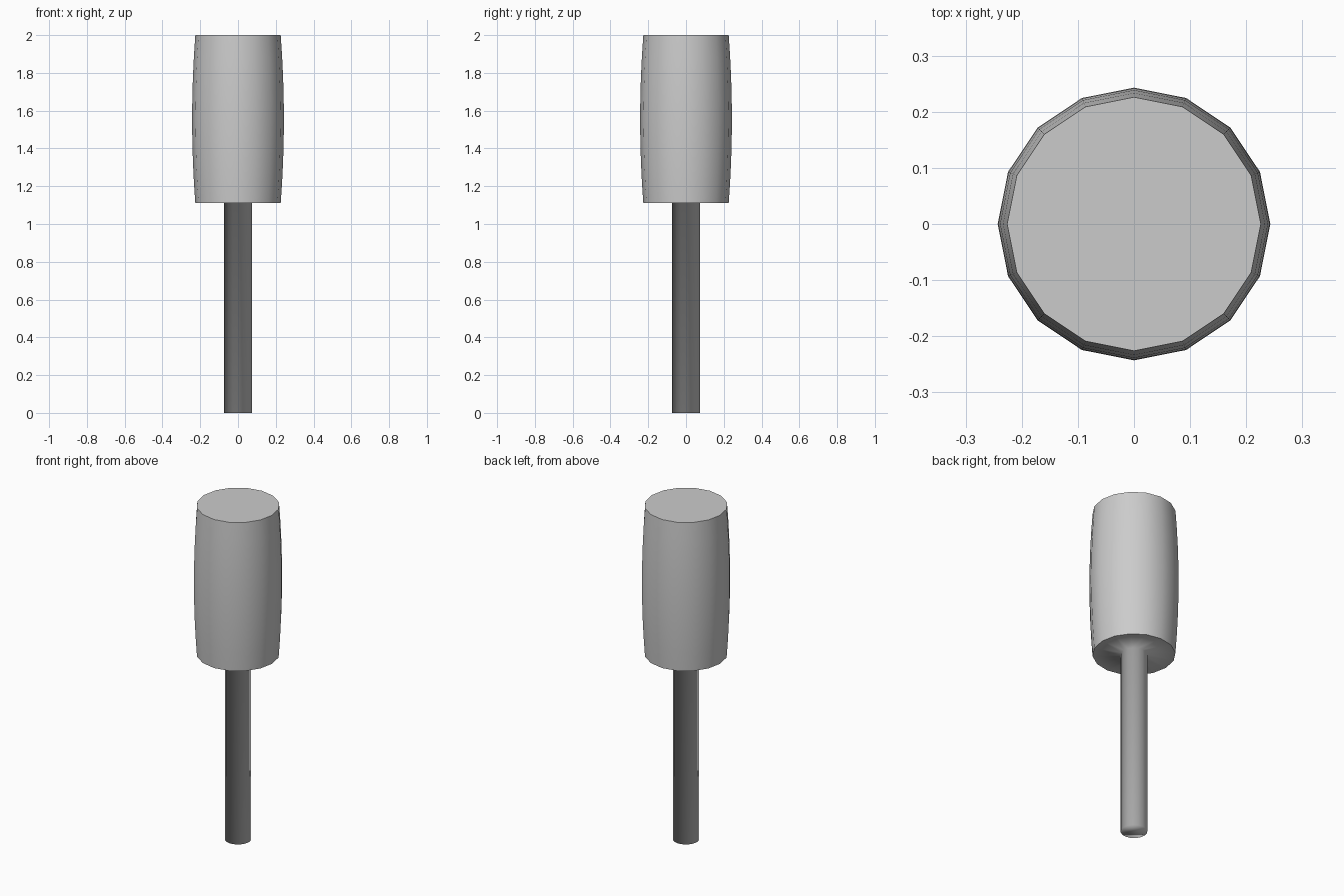
import bpy, bmesh, math

if "Cube" in bpy.data.objects:
    bpy.data.objects.remove(bpy.data.objects["Cube"])

SIDES = 16
RIM, BELLY = 0.226, 0.243
HANDLE = 0.073
LOW, TOP = 1.11, 2.0
STEPS = 8

# Profile (radius, height): handle, underside of head, barrel-shaped head
profile = [(HANDLE, 0.0), (HANDLE, LOW)]
for i in range(STEPS + 1):
    t = i / STEPS
    radius = RIM + (BELLY - RIM) * (1 - (2 * t - 1) ** 2)
    profile.append((radius, LOW + (TOP - LOW) * t))

bm = bmesh.new()
rings = []
for r, z in profile:
    rings.append([bm.verts.new((r * math.cos(2 * math.pi * k / SIDES),
                                r * math.sin(2 * math.pi * k / SIDES), z))
                  for k in range(SIDES)])

# Walls between neighbouring rings
for a, b in zip(rings, rings[1:]):
    for k in range(SIDES):
        n = (k + 1) % SIDES
        bm.faces.new((a[k], a[n], b[n], b[k]))

# End caps
bm.faces.new(rings[0][::-1])
bm.faces.new(rings[-1])
bmesh.ops.recalc_face_normals(bm, faces=bm.faces)

# Smooth everywhere, with crisp rims on the head
for f in bm.faces:
    f.smooth = True
for ring in (rings[2], rings[-1]):
    for k in range(SIDES):
        bm.edges.get((ring[k], ring[(k + 1) % SIDES])).smooth = False

mesh = bpy.data.meshes.new("mallet")
bm.to_mesh(mesh)
bm.free()
mallet = bpy.data.objects.new("mallet", mesh)
bpy.context.collection.objects.link(mallet)
